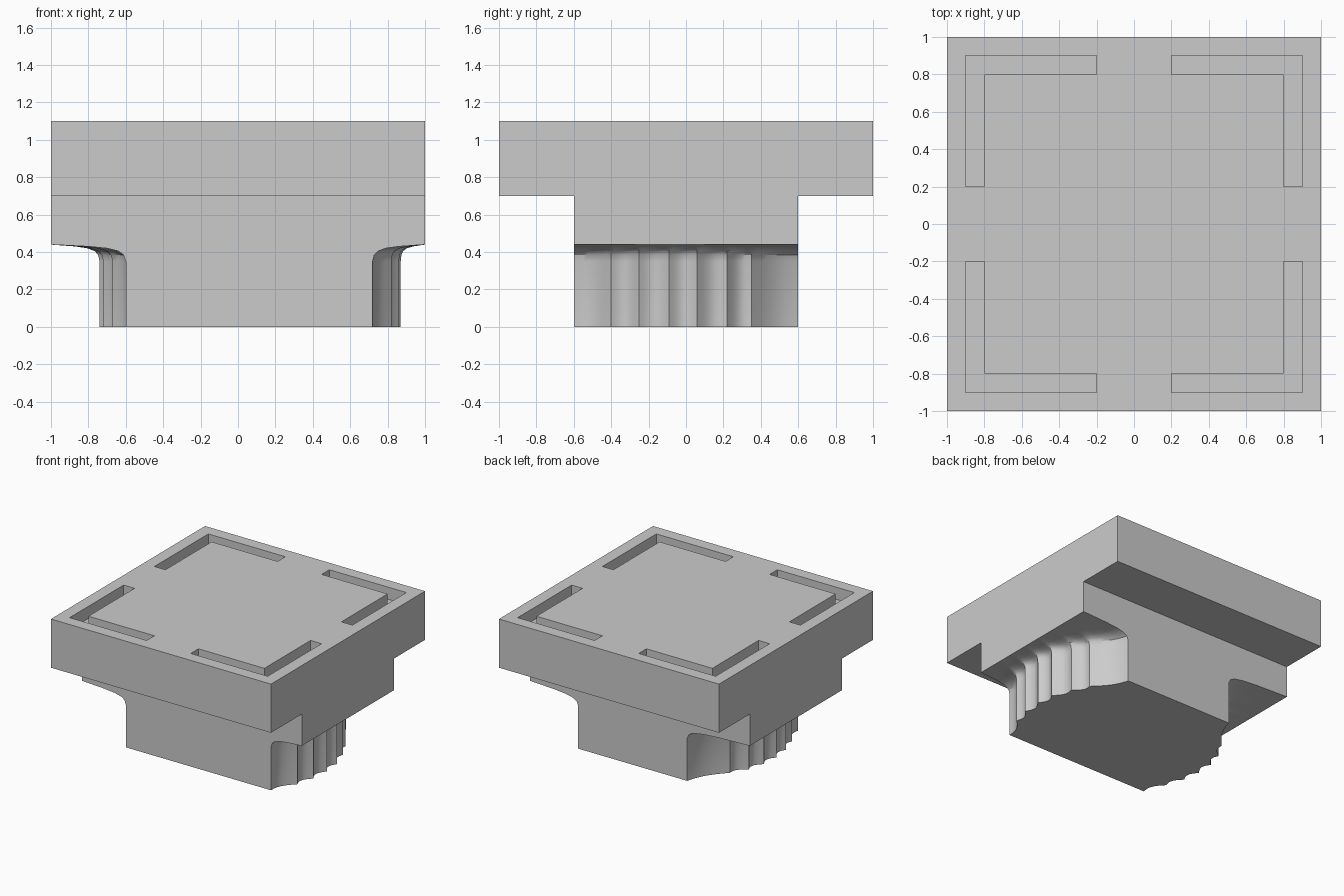
import bpy, bmesh, math
from mathutils import Vector

cube = bpy.data.objects.get("Cube")
if cube:
    bpy.data.objects.remove(cube, do_unlink=True)

grey = bpy.data.materials.new("stone_grey")
colour = (0.6, 0.6, 0.6, 1)
grey.diffuse_color = colour
grey.use_nodes = True
grey.node_tree.nodes["Principled BSDF"].inputs["Base Color"].default_value = colour


def make_object(name, bm):
    bmesh.ops.recalc_face_normals(bm, faces=bm.faces)
    mesh = bpy.data.meshes.new(name)
    bm.to_mesh(mesh)
    bm.free()
    obj = bpy.data.objects.new(name, mesh)
    obj.data.materials.append(grey)
    bpy.context.collection.objects.link(obj)
    return obj


def prism(bm, outline, bottom, top):
    low = [bm.verts.new((x, y, bottom)) for x, y in outline]
    face = bm.faces.new(low)
    extruded = bmesh.ops.extrude_face_region(bm, geom=[face])["geom"]
    moved = [g for g in extruded if isinstance(g, bmesh.types.BMVert)]
    bmesh.ops.translate(bm, verts=moved, vec=(0, 0, top - bottom))


# Square top slab
bm = bmesh.new()
prism(bm, [(-1, -1), (1, -1), (1, 1), (-1, 1)], 0.7, 1.1)
slab = make_object("top_slab", bm)

# Four L-shaped corner grooves
bm = bmesh.new()
corner = [(0.2, 0.8), (0.8, 0.8), (0.8, 0.2), (0.9, 0.2), (0.9, 0.9), (0.2, 0.9)]
for sx in (-1, 1):
    for sy in (-1, 1):
        prism(bm, [(x * sx, y * sy) for x, y in corner], 1.0, 1.2)
cutter = make_object("groove_cutter", bm)
cutter.hide_render = True
cut = slab.modifiers.new("grooves", 'BOOLEAN')
cut.operation = 'DIFFERENCE'
cut.solver = 'EXACT'
cut.object = cutter
bpy.context.view_layer.objects.active = slab
bpy.ops.object.modifier_apply(modifier="grooves")
bpy.data.objects.remove(cutter, do_unlink=True)


# Fluted sides: hollow scoops between sharp ridges along a bowed plan
def flutes(ridges, steps=8):
    points = []
    for (xa, ya), (xb, yb) in zip(ridges, ridges[1:]):
        a, b = Vector((xa, ya)), Vector((xb, yb))
        span = b - a
        inward = Vector((-span.y, span.x)).normalized()
        if inward.x * xa > 0:
            inward.negate()
        for i in range(steps):
            t = i / steps
            p = a + span * t
            p.x += inward.x * 0.035 * math.sin(math.pi * t)
            points.append(p)
    points.append(Vector(ridges[-1]))
    return points


left_ridges = [(0.72, -0.6), (0.82, -0.4), (0.86, -0.25), (0.87, -0.09),
               (0.86, 0.06), (0.80, 0.22), (0.73, 0.35), (0.56, 0.6)]
right_ridges = [(-0.6, -0.6), (-0.67, -0.42), (-0.72, -0.27), (-0.74, -0.12),
                (-0.73, 0.03), (-0.69, 0.17), (-0.61, 0.3), (-0.43, 0.6)]
outline = flutes(left_ridges) + flutes(right_ridges)[::-1]

# Base block: fluted wall, cove, then full-width upper block
levels = [(0, 0), (0.35, 0), (0.385, 0.03), (0.405, 0.1), (0.42, 0.25),
          (0.43, 0.5), (0.44, 1), (0.7, 1)]
bm = bmesh.new()
rings = []
for z, spread in levels:
    rings.append([bm.verts.new((p.x + (math.copysign(1, p.x) - p.x) * spread, p.y, z))
                  for p in outline])
for low, high in zip(rings, rings[1:]):
    for i in range(len(low)):
        j = (i + 1) % len(low)
        bm.faces.new((low[i], low[j], high[j], high[i]))
bm.faces.new(rings[0])
bm.faces.new(rings[-1])
base = make_object("fluted_base", bm)

bpy.ops.object.select_all(action='DESELECT')
base.select_set(True)
bpy.context.view_layer.objects.active = base
bpy.ops.object.shade_smooth_by_angle(angle=math.radians(30))
